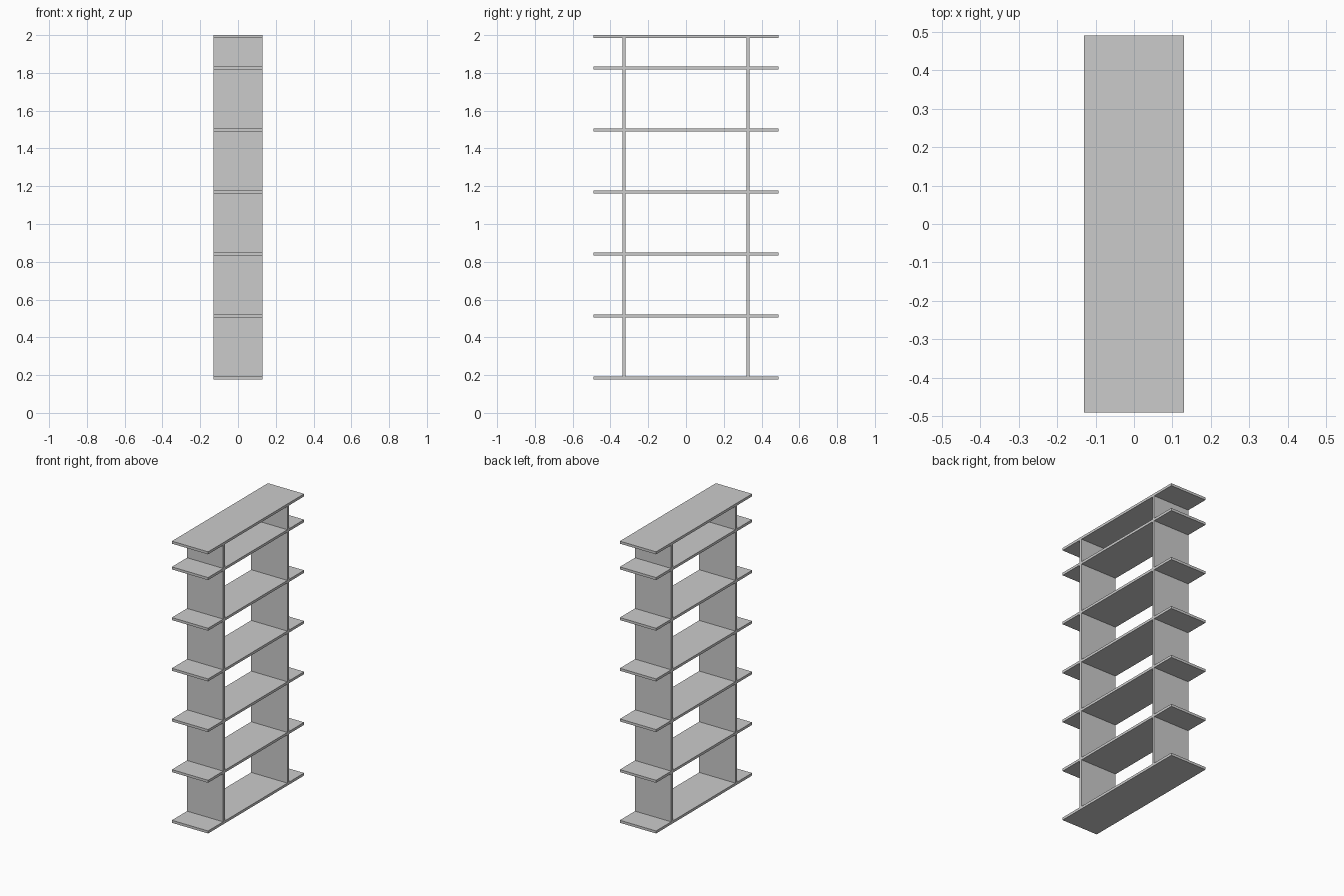
import bpy

if "Cube" in bpy.data.objects:
    bpy.data.objects.remove(bpy.data.objects["Cube"])

DEPTH = 0.259      # x size of every board
HALF_LEN = 0.491   # shelf half length along y
POST_Y = 0.328     # upright centre
T = 0.0164         # board thickness
TOP = 2.0
BOTTOM = 0.177


def board(name, y0, y1, z0, z1):
    bpy.ops.mesh.primitive_cube_add(size=1, location=(0, (y0 + y1) / 2, (z0 + z1) / 2))
    ob = bpy.context.object
    ob.name = name
    ob.scale = (DEPTH, y1 - y0, z1 - z0)
    bpy.ops.object.transform_apply(location=False, rotation=False, scale=True)
    return ob


inner, outer = POST_Y - T / 2, POST_Y + T / 2

# Two uprights, running from the underside up to the top board
board("left_upright", -outer, -inner, BOTTOM, TOP - T)
board("right_upright", inner, outer, BOTTOM, TOP - T)

# Evenly spaced shelves: a middle span plus a short overhang on each side
for i in range(6):
    z = BOTTOM + i * 0.328
    board(f"shelf_{i + 1}_middle", -inner, inner, z, z + T)
    board(f"shelf_{i + 1}_left_overhang", -HALF_LEN, -outer, z, z + T)
    board(f"shelf_{i + 1}_right_overhang", outer, HALF_LEN, z, z + T)

# Top board covering the uprights
board("top_board", -HALF_LEN, HALF_LEN, TOP - T, TOP)
